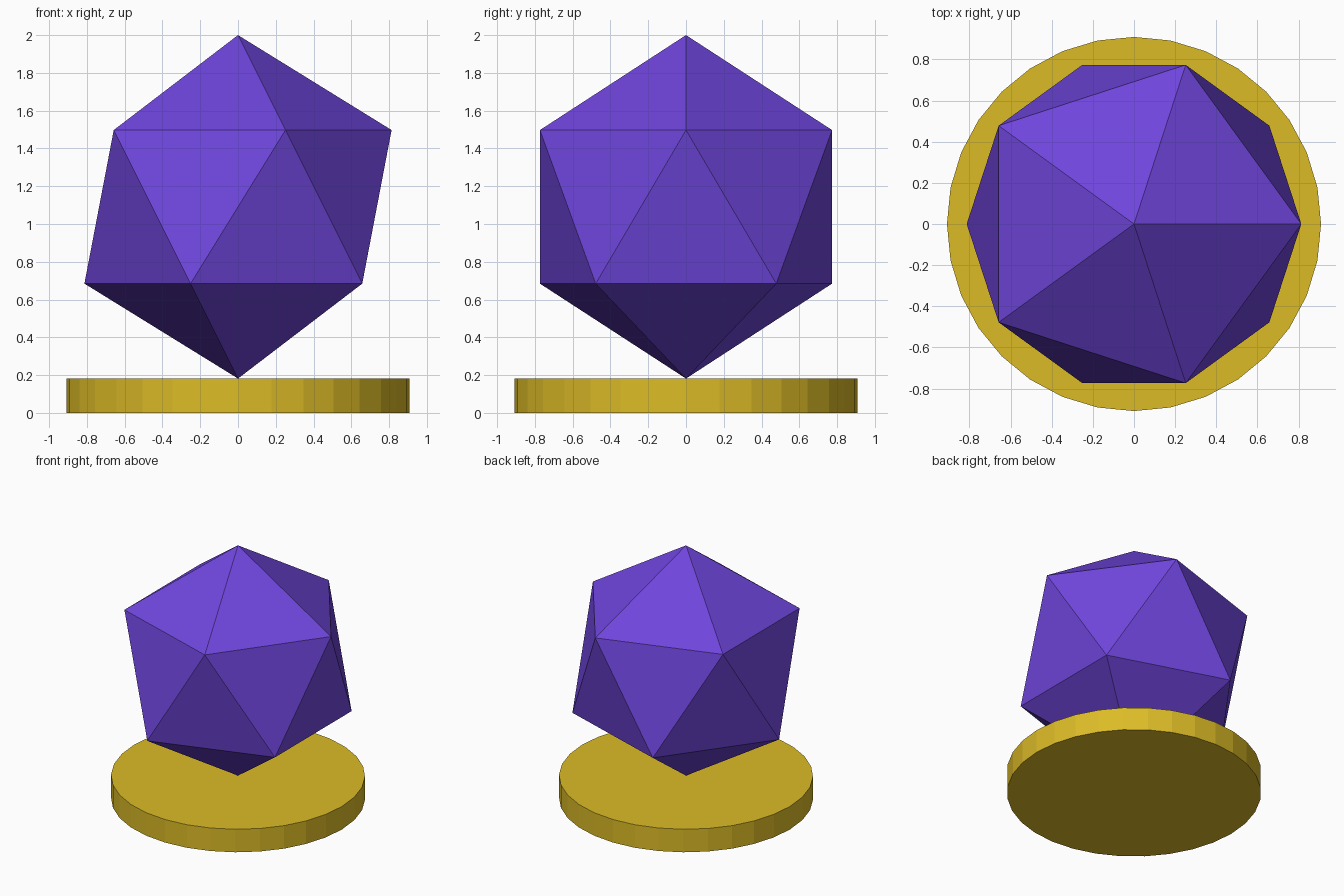
import bpy

if "Cube" in bpy.data.objects:
    bpy.data.objects.remove(bpy.data.objects["Cube"])

R = 1 / 1.1          # shared radius of gem and base
BASE_H = 0.2 * R


def colour(obj, name, rgb):
    mat = bpy.data.materials.new(name)
    mat.diffuse_color = (*rgb, 1)
    mat.use_nodes = True
    mat.node_tree.nodes["Principled BSDF"].inputs["Base Color"].default_value = mat.diffuse_color
    obj.data.materials.append(mat)


# Flat round base
bpy.ops.mesh.primitive_cylinder_add(vertices=32, radius=R, depth=BASE_H,
                                    location=(0, 0, BASE_H / 2))
base = bpy.context.object
base.name = "round_base"
colour(base, "gold", (0.72, 0.50, 0.02))

# Twenty-sided gem balanced on its point
bpy.ops.mesh.primitive_ico_sphere_add(subdivisions=1, radius=R,
                                      location=(0, 0, BASE_H + R))
gem = bpy.context.object
gem.name = "gem"
colour(gem, "purple", (0.16, 0.06, 0.72))
